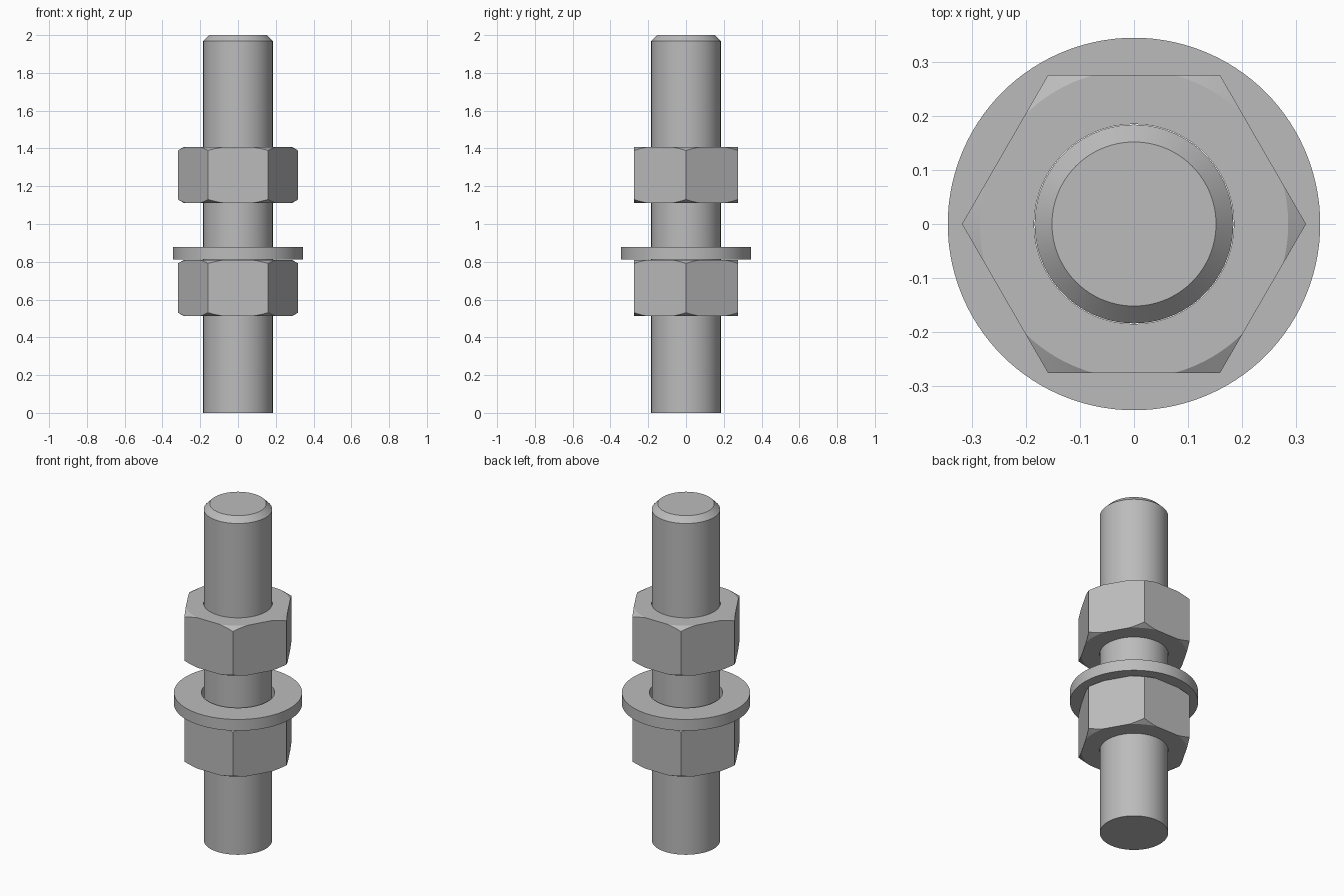
import bpy
import bmesh
import math

cube = bpy.data.objects.get("Cube")
if cube:
    bpy.data.objects.remove(cube, do_unlink=True)

steel = bpy.data.materials.new("steel_grey")
steel.use_nodes = True
grey = (0.5, 0.5, 0.5, 1)
steel.diffuse_color = grey
steel.node_tree.nodes["Principled BSDF"].inputs["Base Color"].default_value = grey

SEGMENTS = 120
ROD_RADIUS = 0.184


def sweep(name, profile, closed):
    """Sweep profile(angle) -> [(radius, z), ...] around the z axis."""
    bm = bmesh.new()
    columns = []
    for i in range(SEGMENTS):
        a = math.tau * i / SEGMENTS
        columns.append([bm.verts.new((r * math.cos(a), r * math.sin(a), z))
                        for r, z in profile(a)])
    count = len(columns[0])
    for i, col in enumerate(columns):
        nxt = columns[(i + 1) % SEGMENTS]
        for j in range(count if closed else count - 1):
            k = (j + 1) % count
            bm.faces.new((col[j], nxt[j], nxt[k], col[k]))
    bmesh.ops.remove_doubles(bm, verts=bm.verts, dist=0.00005)
    bmesh.ops.recalc_face_normals(bm, faces=bm.faces)
    mesh = bpy.data.meshes.new(name)
    bm.to_mesh(mesh)
    bm.free()
    mesh.materials.append(steel)
    obj = bpy.data.objects.new(name, mesh)
    bpy.context.collection.objects.link(obj)
    bpy.ops.object.select_all(action="DESELECT")
    obj.select_set(True)
    bpy.context.view_layer.objects.active = obj
    bpy.ops.object.shade_smooth_by_angle(angle=math.radians(20))
    return obj


def hex_nut(name, bottom, top):
    """Hexagonal nut whose corners are trimmed by a 30 degree cone."""
    bore, apothem = ROD_RADIUS + 0.001, 0.276
    rim = apothem / math.cos(math.radians(15))

    def profile(a):
        side = math.pi / 3
        r = apothem / math.cos(a % side - side / 2)
        drop = max(0, r - rim) * math.tan(math.radians(30))
        inner = min(r, rim)
        return [(bore, bottom), (inner, bottom), (r, bottom + drop),
                (r, top - drop), (inner, top), (bore, top)]

    return sweep(name, profile, closed=True)


# Threaded rod with a chamfered upper end
chamfer = 0.032
rod_profile = [(0, 0), (ROD_RADIUS, 0), (ROD_RADIUS, 2 - chamfer),
               (ROD_RADIUS - chamfer, 2), (0, 2)]
sweep("rod", lambda a: rod_profile, closed=False)

# Nuts
hex_nut("lower_nut", 0.512, 0.81)
hex_nut("upper_nut", 1.111, 1.408)

# Washer resting on the lower nut
washer_profile = [(0.197, 0.812), (0.345, 0.812), (0.345, 0.879), (0.197, 0.879)]
sweep("washer", lambda a: washer_profile, closed=True)
